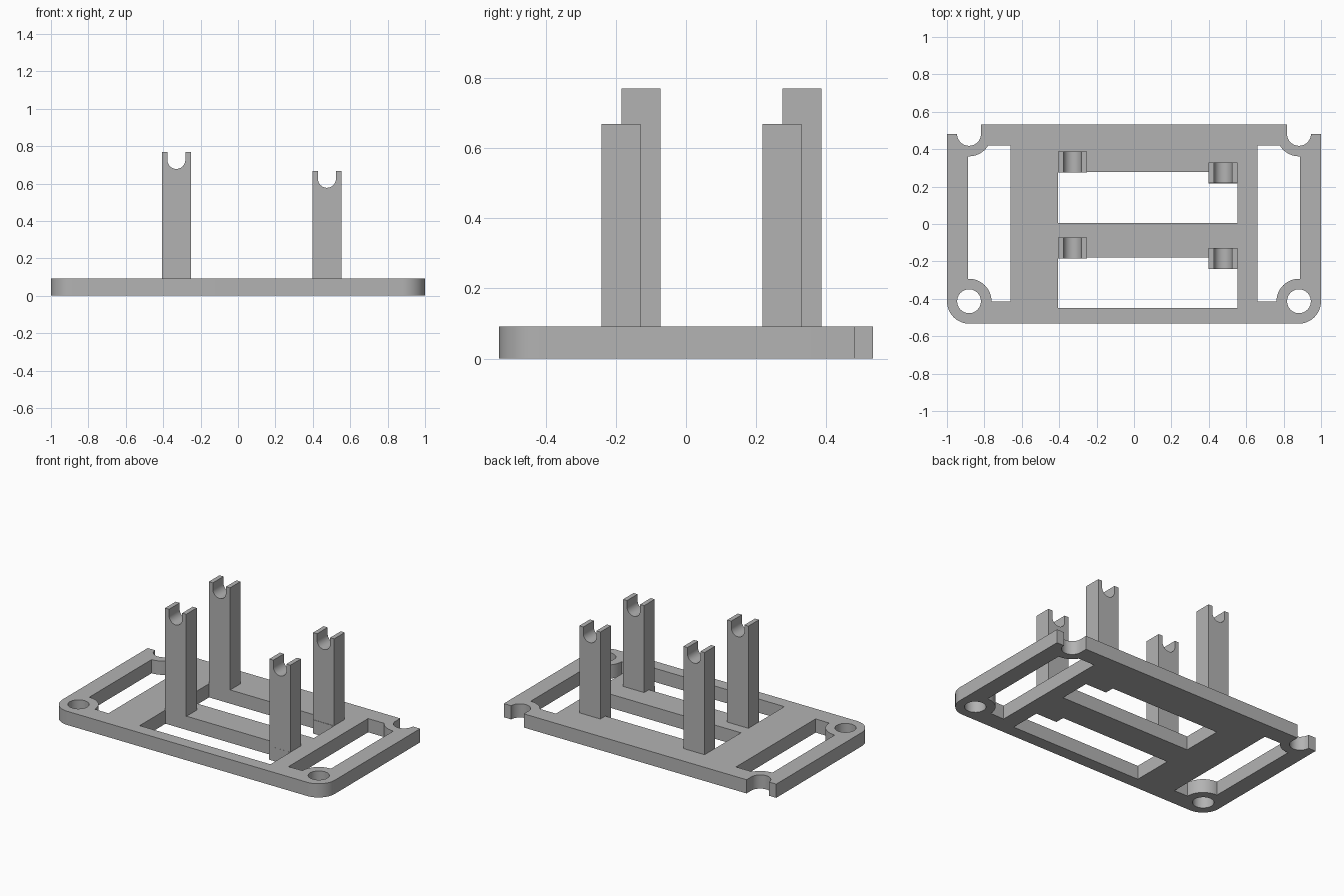
import bpy, bmesh, math

if "Cube" in bpy.data.objects:
    bpy.data.objects.remove(bpy.data.objects["Cube"], do_unlink=True)

grey = bpy.data.materials.new("plain grey")
grey.use_nodes = True
colour = (0.45, 0.45, 0.45, 1)
grey.diffuse_color = colour
grey.node_tree.nodes["Principled BSDF"].inputs["Base Color"].default_value = colour


def arc(cx, cy, r, start, end, steps=16):
    angles = [math.radians(start + (end - start) * i / steps) for i in range(steps + 1)]
    return [(cx + r * math.cos(a), cy + r * math.sin(a)) for a in angles]


def mirrored(points):
    return [(-x, y) for x, y in reversed(points)]


def slab(name, outlines, thickness, location, upright=False):
    """Extrude closed 2D outlines (inner ones become holes) to a mesh object."""
    curve = bpy.data.curves.new(name, "CURVE")
    curve.dimensions = "2D"
    curve.fill_mode = "BOTH"
    curve.extrude = thickness / 2
    for points in outlines:
        spline = curve.splines.new("POLY")
        spline.points.add(len(points) - 1)
        for p, (x, y) in zip(spline.points, points):
            p.co = (x, y, 0, 1)
        spline.use_cyclic_u = True
    helper = bpy.data.objects.new(name + " outline", curve)
    bpy.context.collection.objects.link(helper)
    mesh = bpy.data.meshes.new_from_object(
        helper.evaluated_get(bpy.context.evaluated_depsgraph_get()))
    bpy.data.objects.remove(helper, do_unlink=True)
    bm = bmesh.new()
    bm.from_mesh(mesh)
    bmesh.ops.remove_doubles(bm, verts=bm.verts, dist=0.0001)
    bmesh.ops.recalc_face_normals(bm, faces=bm.faces)
    bm.to_mesh(mesh)
    bm.free()
    mesh.materials.clear()
    mesh.materials.append(grey)
    obj = bpy.data.objects.new(name, mesh)
    bpy.context.collection.objects.link(obj)
    obj.location = location
    if upright:
        obj.rotation_euler.x = math.pi / 2
    bpy.ops.object.select_all(action="DESELECT")
    obj.select_set(True)
    bpy.context.view_layer.objects.active = obj
    bpy.ops.object.shade_smooth_by_angle(angle=math.radians(30))
    return obj


# Base plate: rounded front corners, open screw notches at the back
THICK = 0.091
HALF_Y = 0.533
SCREW_X, FRONT_Y, BACK_Y = 0.882, -0.413, 0.482
HOLE_R, BOSS_R = 0.064, 0.12

left_side = ([(-SCREW_X + HOLE_R, HALF_Y)]
             + arc(-SCREW_X, BACK_Y, HOLE_R, 0, -180, 24)
             + [(-1, BACK_Y)]
             + arc(-1 + BOSS_R, -HALF_Y + BOSS_R, BOSS_R, 180, 270))
outlines = [left_side + mirrored(left_side)]

# Side windows curve around the screw bosses
side_window = ([(-0.661, 0.42), (-0.661, -0.415)]
               + arc(-SCREW_X, FRONT_Y, BOSS_R, 0, 90)
               + [(-0.887, FRONT_Y + BOSS_R), (-0.887, BACK_Y - BOSS_R)]
               + arc(-SCREW_X, BACK_Y, BOSS_R, -90, -31))
screw_hole = arc(-SCREW_X, FRONT_Y, HOLE_R, 0, 345, 23)
for shape in (side_window, screw_hole):
    outlines += [shape, mirrored(shape)]

# Long central windows, each with a tab under a short post
LEFT, RIGHT, POST_W = -0.407, 0.553, 0.155
for low, high in ((0.005, 0.278), (-0.45, -0.179)):
    tab_y = high - 0.062
    outlines.append([(LEFT, low), (RIGHT, low), (RIGHT, tab_y),
                     (RIGHT - POST_W, tab_y), (RIGHT - POST_W, high), (LEFT, high)])
slab("base_plate", outlines, THICK, (0, 0, THICK / 2))


# Four posts with a round-bottomed cradle slot
def post(name, x, y, top):
    w, r = POST_W / 2, 0.048
    height = top - THICK
    profile = ([(-w, 0), (w, 0), (w, height), (r, height)]
               + arc(0, height - 0.043, r, 0, -180, 20)
               + [(-r, height), (-w, height)])
    slab(name, [profile], 0.111, (x, y, THICK), upright=True)


for place, shift in (("front", 0), ("back", 0.459)):
    post(place + "_tall_post", LEFT + POST_W / 2, -0.128 + shift, 0.769)
    post(place + "_short_post", RIGHT - POST_W / 2, -0.185 + shift, 0.668)
